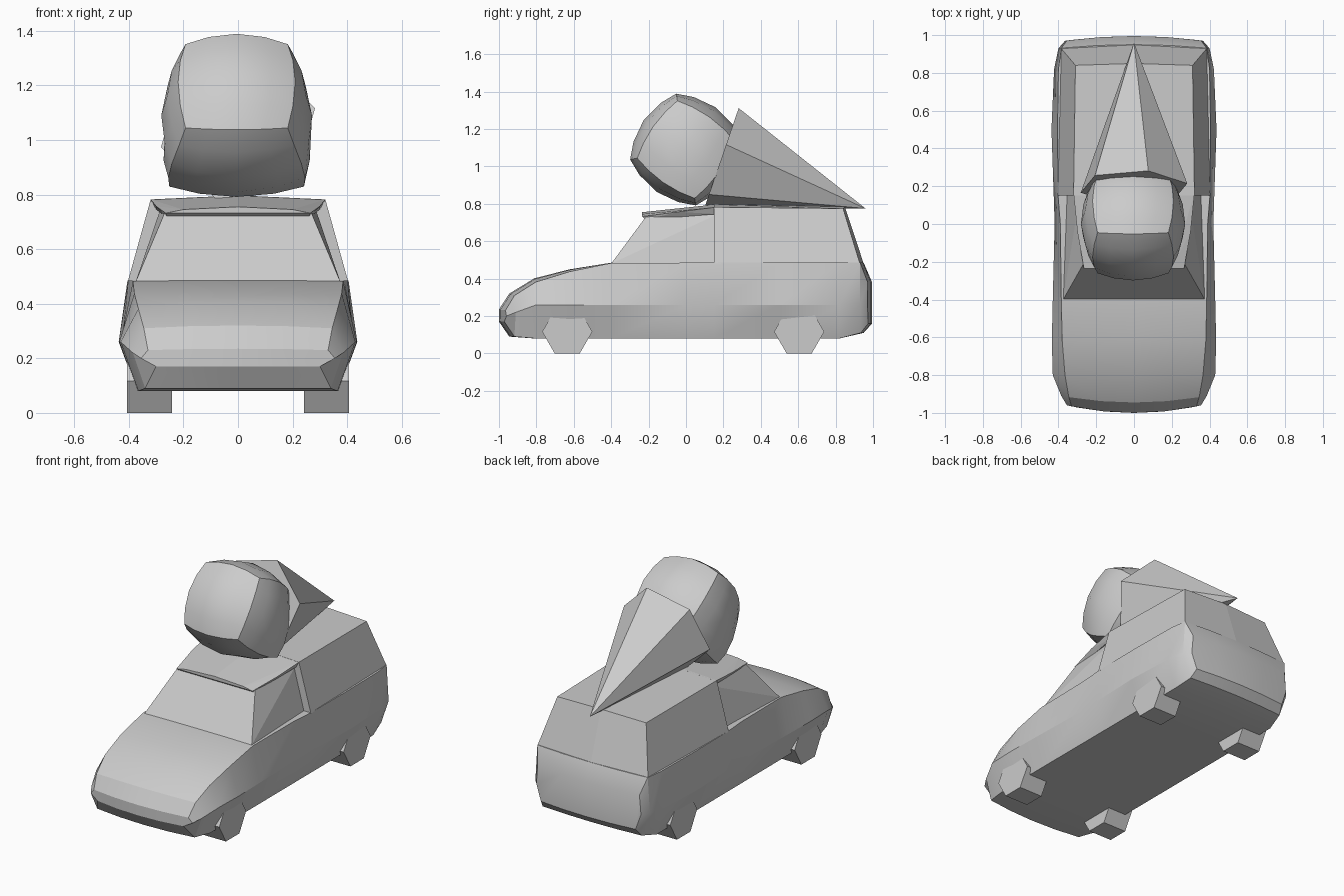
import bpy, bmesh, math
from mathutils import Vector, Matrix

if "Cube" in bpy.data.objects:
    bpy.data.objects.remove(bpy.data.objects["Cube"])


def finish(bm, name, angle=None):
    bmesh.ops.recalc_face_normals(bm, faces=bm.faces[:])
    me = bpy.data.meshes.new(name)
    bm.to_mesh(me)
    bm.free()
    if angle is not None:
        me.shade_smooth()
        me.set_sharp_from_angle(angle=math.radians(angle))
    ob = bpy.data.objects.new(name, me)
    bpy.context.collection.objects.link(ob)
    return ob


def hull(name, pts):
    """Convex solid from half the points, mirrored over x."""
    bm = bmesh.new()
    for x, y, z in pts:
        bm.verts.new((x, y, z))
        if x > 0:
            bm.verts.new((-x, y, z))
    bmesh.ops.convex_hull(bm, input=bm.verts[:])
    bmesh.ops.dissolve_limit(bm, angle_limit=0.03, verts=bm.verts[:], edges=bm.edges[:])
    return finish(bm, name)


# Lower car body lofted along y:
# y, bottom z, top z, half widths (bottom, middle, top), middle z, crown, bow
stations = [
    (-0.96, 0.17, 0.23, 0.30, 0.355, 0.33, 0.20, 0.005, -0.04),
    (-0.91, 0.09, 0.31, 0.34, 0.385, 0.345, 0.22, 0.01, -0.035),
    (-0.80, 0.08, 0.382, 0.365, 0.43, 0.365, 0.26, 0.02, -0.01),
    (-0.62, 0.08, 0.438, 0.37, 0.435, 0.38, 0.26, 0.012, 0),
    (-0.40, 0.08, 0.483, 0.37, 0.43, 0.385, 0.26, 0.002, 0),
    (0.00, 0.08, 0.485, 0.37, 0.42, 0.39, 0.26, 0, 0),
    (0.15, 0.08, 0.485, 0.37, 0.425, 0.402, 0.26, 0, 0),
    (0.50, 0.08, 0.485, 0.37, 0.437, 0.405, 0.26, 0, 0),
    (0.82, 0.08, 0.485, 0.37, 0.423, 0.40, 0.26, 0, 0),
    (0.93, 0.11, 0.485, 0.345, 0.40, 0.385, 0.26, 0, 0.02),
    (0.97, 0.16, 0.38, 0.33, 0.365, 0.355, 0.26, 0, 0.025),
]
bm = bmesh.new()
rings = []
for y, zb, zt, wb, wm, wt, zm, crown, bow in stations:
    half = [(wb * 0.5, zb), (wb, zb), (wm, zm), (wt, zt), (wt * 0.5, zt + crown * 0.8)]
    ring = [(0, zb)] + half + [(0, zt + crown)] + [(-x, z) for x, z in reversed(half)]
    rings.append([bm.verts.new((x, y + bow * (1 - (x / wm) ** 2), z)) for x, z in ring])
n = len(rings[0])
for a, b in zip(rings, rings[1:]):
    for i in range(n):
        j = (i + 1) % n
        bm.faces.new((a[i], a[j], b[j], b[i]))
# End caps split into columns so that they follow the bow
for r in (rings[0], rings[-1]):
    bm.faces.new((r[0], r[1], r[5], r[6]))
    bm.faces.new((r[1], r[2], r[3], r[4], r[5]))
    bm.faces.new((r[0], r[6], r[7], r[11]))
    bm.faces.new((r[11], r[7], r[8], r[9], r[10]))
finish(bm, "car_body", 25)

# Rear cargo box
hull("cargo_box", [
    (0.404, 0.15, 0.48), (0.32, 0.15, 0.782), (0, 0.15, 0.797),
    (0.31, 0.84, 0.775), (0, 0.85, 0.783), (0.386, 0.93, 0.48), (0, 0.95, 0.48)])

# Inset cab glass and the overhanging cab roof
hull("cab_windows", [
    (0.375, -0.40, 0.48), (0.27, -0.215, 0.73), (0.285, 0.17, 0.745), (0.355, 0.17, 0.48)])
hull("cab_roof", [
    (0.26, -0.215, 0.715), (0.265, -0.235, 0.732), (0.20, -0.235, 0.745), (0, -0.235, 0.755),
    (0.30, 0.16, 0.745), (0.32, 0.16, 0.782), (0, 0.16, 0.797), (0.30, -0.04, 0.757)])

# Six-sided wheels
for end, y in (("front", -0.635), ("rear", 0.605)):
    for side, x in (("left", -0.325), ("right", 0.325)):
        bm = bmesh.new()
        bmesh.ops.create_cone(bm, cap_ends=True, segments=6, radius1=0.134, radius2=0.134, depth=0.165)
        turn = Matrix.Rotation(math.pi / 2, 4, 'Y')
        bm.transform(turn)
        # Put flats at the bottom
        if min(abs(v.co.y) for v in bm.verts) < 0.01:
            bm.transform(Matrix.Rotation(math.pi / 6, 4, 'X'))
        bm.transform(Matrix.Translation((x, y, 0.116)))
        finish(bm, f"{end}_{side}_wheel")

# Hexagonal wafer cone lying on the roof
base, apex = Vector((0, 0.19, 1.045)), Vector((0, 0.96, 0.775))
up = Vector((0, 0.325, 0.945))
bm = bmesh.new()
tip = bm.verts.new(apex)
rim = []
for k in range(6):
    a = math.radians(15 + 60 * k)
    rim.append(bm.verts.new(base + 0.292 * (Vector((math.cos(a), 0, 0)) + up * math.sin(a))))
bm.faces.new(rim)
for k in range(6):
    bm.faces.new((rim[k], rim[(k + 1) % 6], tip))
finish(bm, "wafer_cone")

# Ice cream scoop: rounded cube, wider at its lower rear edge
bm = bmesh.new()
bmesh.ops.create_cube(bm, size=0.44)
bmesh.ops.subdivide_edges(bm, edges=bm.edges[:], cuts=3, use_grid_fill=True)
tilt = Matrix.Rotation(math.radians(-35), 3, 'X')
low = Vector((0, math.cos(math.radians(280)), math.sin(math.radians(280))))
for v in bm.verts:
    p = tilt @ v.co.lerp(v.co.normalized() * 0.30, 0.7)
    w = min(1, max(0, p.dot(low) / 0.27))
    p.x *= 1 + 0.33 * w * w
    v.co = p + Vector((-0.005, 0, 1.09))
finish(bm, "ice_cream_scoop", 32)
